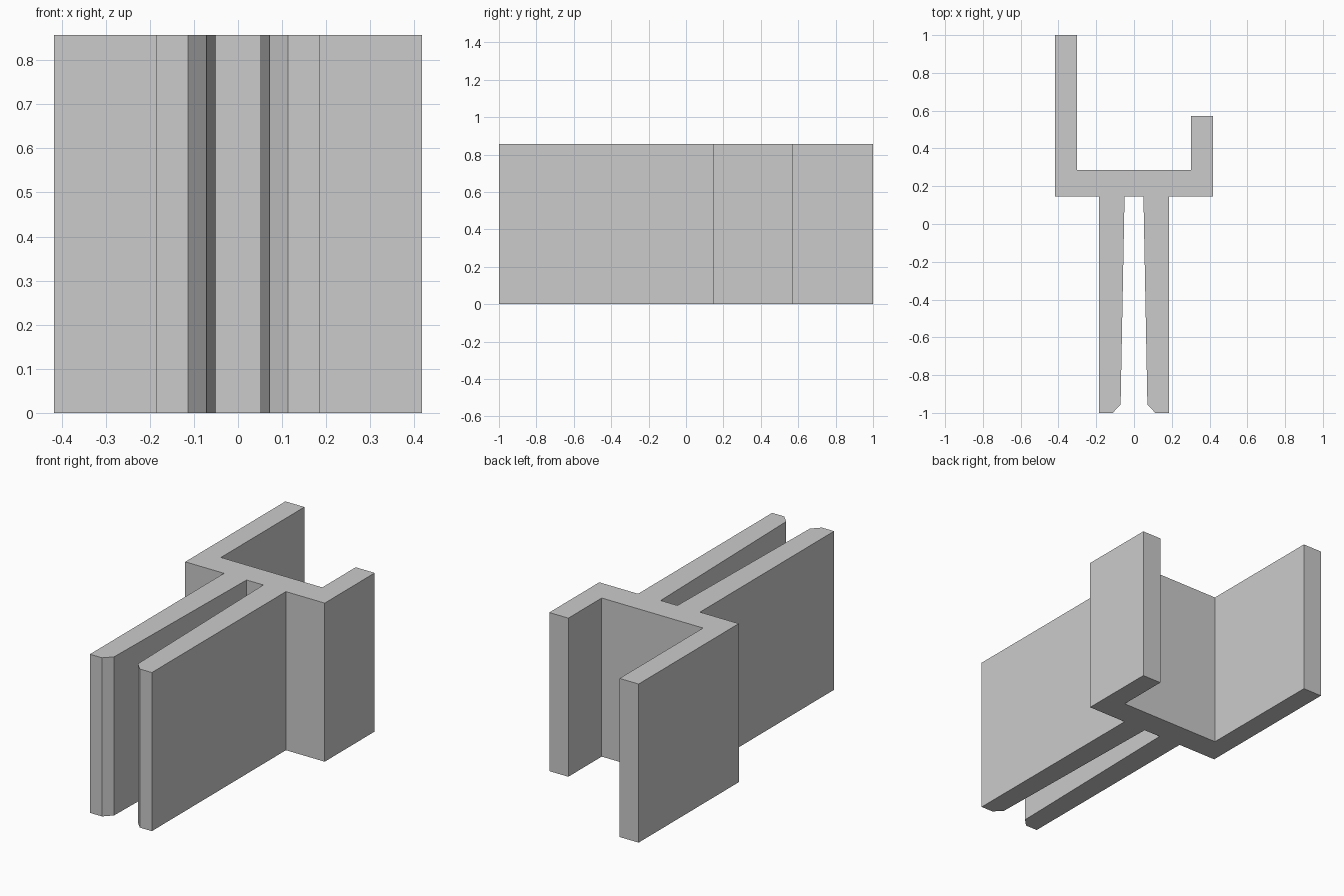
import bpy
import bmesh

HEIGHT = 0.857

cube = bpy.data.objects.get("Cube")
if cube:
    bpy.data.objects.remove(cube, do_unlink=True)

grey = bpy.data.materials.new("light grey")
grey.use_nodes = True
colour = (0.6, 0.6, 0.6, 1)
grey.diffuse_color = colour
grey.node_tree.nodes["Principled BSDF"].inputs["Base Color"].default_value = colour

# Left prong: straight outside, tapered inside, chamfered tip
prong = [(0.05, 0.145), (0.071, -0.957), (0.113, -1), (0.185, -1), (0.185, 0.145)]
right_prong = [(-x, y) for x, y in reversed(prong)]

# Channel: short left flange, web, tall right flange
channel = [(0.417, 0.145), (0.417, 0.572), (0.303, 0.572), (0.303, 0.287),
           (-0.303, 0.287), (-0.303, 1), (-0.417, 1), (-0.417, 0.145)]

# Extrude the whole section upwards as one solid
bm = bmesh.new()
section = bm.faces.new([bm.verts.new((x, y, 0)) for x, y in right_prong + prong + channel])
result = bmesh.ops.extrude_face_region(bm, geom=[section], use_keep_orig=True)
top = [v for v in result["geom"] if isinstance(v, bmesh.types.BMVert)]
bmesh.ops.translate(bm, verts=top, vec=(0, 0, HEIGHT))
bmesh.ops.recalc_face_normals(bm, faces=bm.faces)

mesh = bpy.data.meshes.new("extruded_bracket")
bm.to_mesh(mesh)
bm.free()
mesh.materials.append(grey)
bracket = bpy.data.objects.new("extruded_bracket", mesh)
bpy.context.collection.objects.link(bracket)
